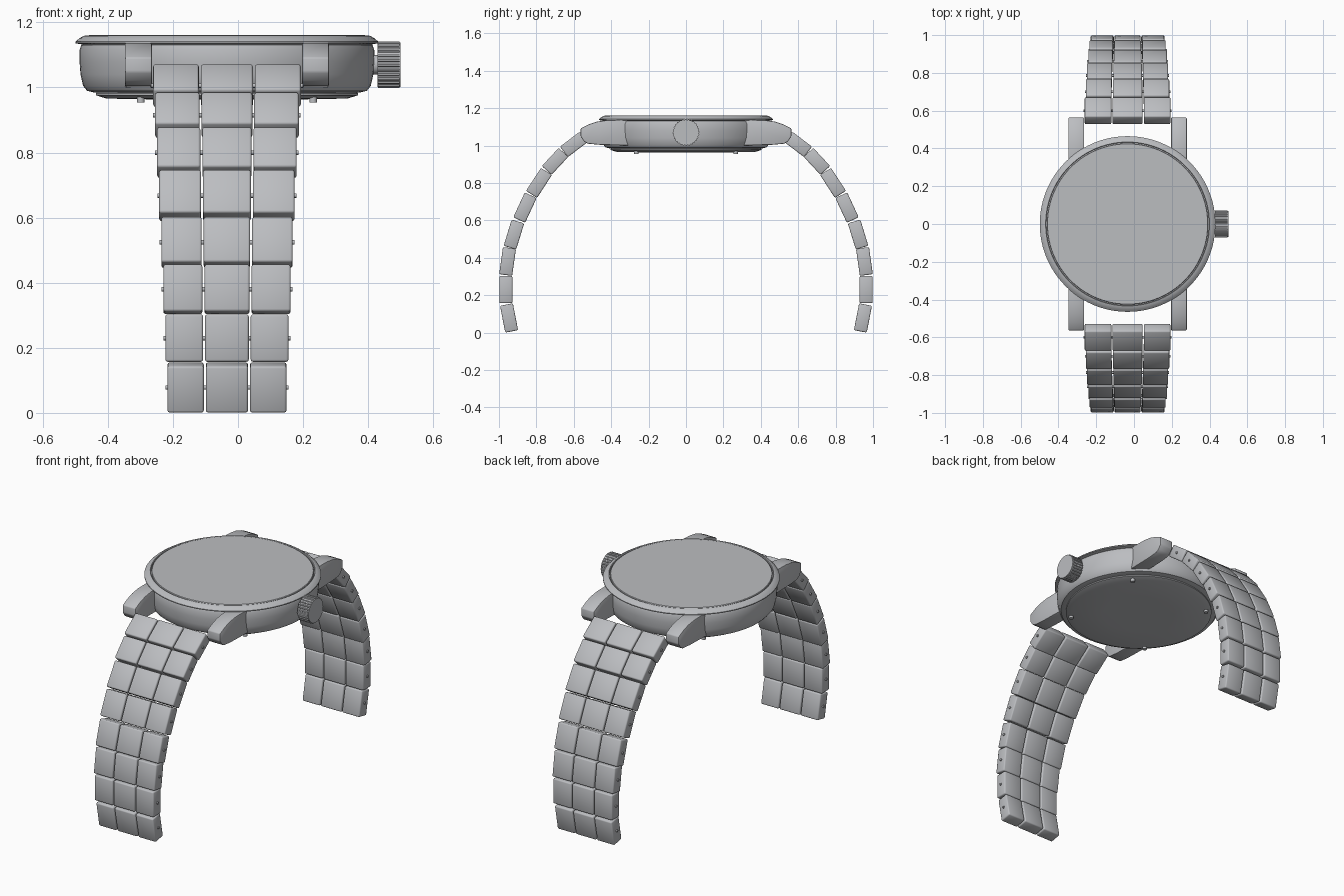
import bpy, bmesh, math
from mathutils import Matrix, Vector

cube = bpy.data.objects.get("Cube")
if cube:
    bpy.data.objects.remove(cube, do_unlink=True)

CX = -0.034          # centre line of case and strap
steel = bpy.data.materials.new("steel_grey")
steel.use_nodes = True
COLOUR = (0.5, 0.51, 0.53, 1)
steel.diffuse_color = COLOUR
steel.node_tree.nodes["Principled BSDF"].inputs["Base Color"].default_value = COLOUR


def finish(bm, name, angle=35):
    """Turn a bmesh into a smooth-shaded object with sharp edges kept."""
    bmesh.ops.recalc_face_normals(bm, faces=bm.faces)
    mesh = bpy.data.meshes.new(name)
    bm.to_mesh(mesh)
    bm.free()
    mesh.materials.append(steel)
    mesh.shade_smooth()
    mesh.set_sharp_from_angle(angle=math.radians(angle))
    obj = bpy.data.objects.new(name, mesh)
    bpy.context.collection.objects.link(obj)
    return obj


def bevel(bm, width, segments=2):
    edges = [e for e in bm.edges if len(e.link_faces) == 2 and e.calc_face_angle() > 0.5]
    bmesh.ops.bevel(bm, geom=edges, offset=width, segments=segments,
                    profile=0.5, affect='EDGES', clamp_overlap=True)


def lathe(name, profile, steps=96):
    """Spin a (radius, z) profile about the case axis."""
    bm = bmesh.new()
    verts = [bm.verts.new((r, 0, z)) for r, z in profile]
    edges = [bm.edges.new(pair) for pair in zip(verts, verts[1:])]
    bmesh.ops.spin(bm, geom=verts + edges, cent=(0, 0, 0), axis=(0, 0, 1),
                   angle=math.tau, steps=steps)
    bmesh.ops.remove_doubles(bm, verts=bm.verts, dist=0.0001)
    bmesh.ops.translate(bm, verts=bm.verts, vec=(CX, 0, 0))
    return finish(bm, name)


def prism(outline, axis_vec):
    """Extrude a closed outline of points along a vector."""
    bm = bmesh.new()
    face = bm.faces.new([bm.verts.new(p) for p in outline])
    out = bmesh.ops.extrude_face_region(bm, geom=[face])
    moved = [v for v in out["geom"] if isinstance(v, bmesh.types.BMVert)]
    bmesh.ops.translate(bm, verts=moved, vec=axis_vec)
    bmesh.ops.recalc_face_normals(bm, faces=bm.faces)
    return bm


def cylinder(bm, radius, depth, matrix, segments=16):
    bmesh.ops.create_cone(bm, cap_ends=True, segments=segments, radius1=radius,
                          radius2=radius, depth=depth, matrix=matrix)


# Watch head
lathe("case", [(0, 0.985), (0.41, 0.985), (0.43, 0.99), (0.442, 1.005), (0.45, 1.04),
               (0.453, 1.08), (0.453, 1.115), (0.448, 1.13), (0.435, 1.138), (0, 1.138)])
lathe("bezel", [(0.43, 1.13), (0.455, 1.134), (0.465, 1.136), (0.465, 1.141),
                (0.455, 1.15), (0.442, 1.158), (0.434, 1.16), (0.431, 1.158), (0.431, 1.13)])
lathe("glass", [(0, 1.135), (0.427, 1.135), (0.427, 1.158), (0.424, 1.161), (0, 1.161)])
lathe("case_back", [(0, 0.99), (0.395, 0.99), (0.403, 0.982), (0.403, 0.976),
                    (0.37, 0.966), (0.2, 0.963), (0, 0.962)])

# Case back screws
bm = bmesh.new()
for sx in (-1, 1):
    for sy in (-1, 1):
        cylinder(bm, 0.012, 0.025, Matrix.Translation((CX + sx * 0.265, sy * 0.265, 0.966)))
finish(bm, "case_back_screws")

# Four lugs
LUG = [(0.29, 1.0), (0.46, 1.004), (0.525, 1.01), (0.545, 1.022), (0.563, 1.048),
       (0.563, 1.092), (0.52, 1.113), (0.475, 1.128), (0.42, 1.136), (0.29, 1.138)]
for sx, side in ((-1, "right"), (1, "left")):
    for sy, end in ((-1, "front"), (1, "back")):
        bm = prism([(CX + sx * 0.23, sy * y, z) for y, z in LUG], Vector((sx * 0.084, 0, 0)))
        bevel(bm, 0.005)
        finish(bm, f"{end}_{side}_lug")

# Ridged crown and its stem
RIDGES = 28
outline = []
for i in range(RIDGES * 4):
    a = math.tau * i / (RIDGES * 4)
    r = 0.072 if i % 4 < 2 else 0.066
    outline.append((0.43, r * math.cos(a), 1.07 + r * math.sin(a)))
crown = prism(outline, Vector((0.066, 0, 0)))
TURN = Matrix.Rotation(math.pi / 2, 4, 'Y')
cylinder(crown, 0.068, 0.071, Matrix.Translation((0.4645, 0, 1.07)) @ TURN, 48)
cylinder(crown, 0.03, 0.06, Matrix.Translation((0.42, 0, 1.07)) @ TURN, 24)
finish(crown, "crown", 25)

# Strap: link centres (y, z) and lean from vertical in degrees, head to tip
LINKS = [(0.6, 1.006, 53), (0.7, 0.915, 43), (0.786, 0.8, 33), (0.861, 0.668, 25),
         (0.92, 0.524, 17), (0.954, 0.38, 8), (0.963, 0.23, 0), (0.946, 0.078, -11)]


def link_block(x0, x1, frame, length):
    bm = bmesh.new()
    bmesh.ops.create_cube(bm, size=1)
    bmesh.ops.scale(bm, verts=bm.verts, vec=(x1 - x0, 0.07, length))
    bevel(bm, 0.007)
    bmesh.ops.transform(bm, verts=bm.verts,
                        matrix=frame @ Matrix.Translation(((x0 + x1) / 2, 0, 0)))
    return bm


for sy, end in ((-1, "front"), (1, "back")):
    for row, (y, z, lean) in enumerate(LINKS):
        t = row / (len(LINKS) - 1)
        half = 0.227 - 0.044 * t
        mid = 0.083 - 0.015 * t
        length = 0.132 if row < 2 else 0.146
        frame = (Matrix.Translation((CX, sy * y, z))
                 @ Matrix.Rotation(sy * math.radians(lean), 4, 'X'))
        for part, x0, x1 in (("right", -half, -mid - 0.003), ("middle", -mid + 0.003, mid - 0.003),
                             ("left", mid + 0.003, half)):
            finish(link_block(x0, x1, frame, length), f"{end}_{part}_link_{row + 1}", 50)
        # Cross pin showing at both sides
        pin = bmesh.new()
        cylinder(pin, 0.007, 2 * half + 0.012, frame @ TURN, 12)
        finish(pin, f"{end}_pin_{row + 1}")
